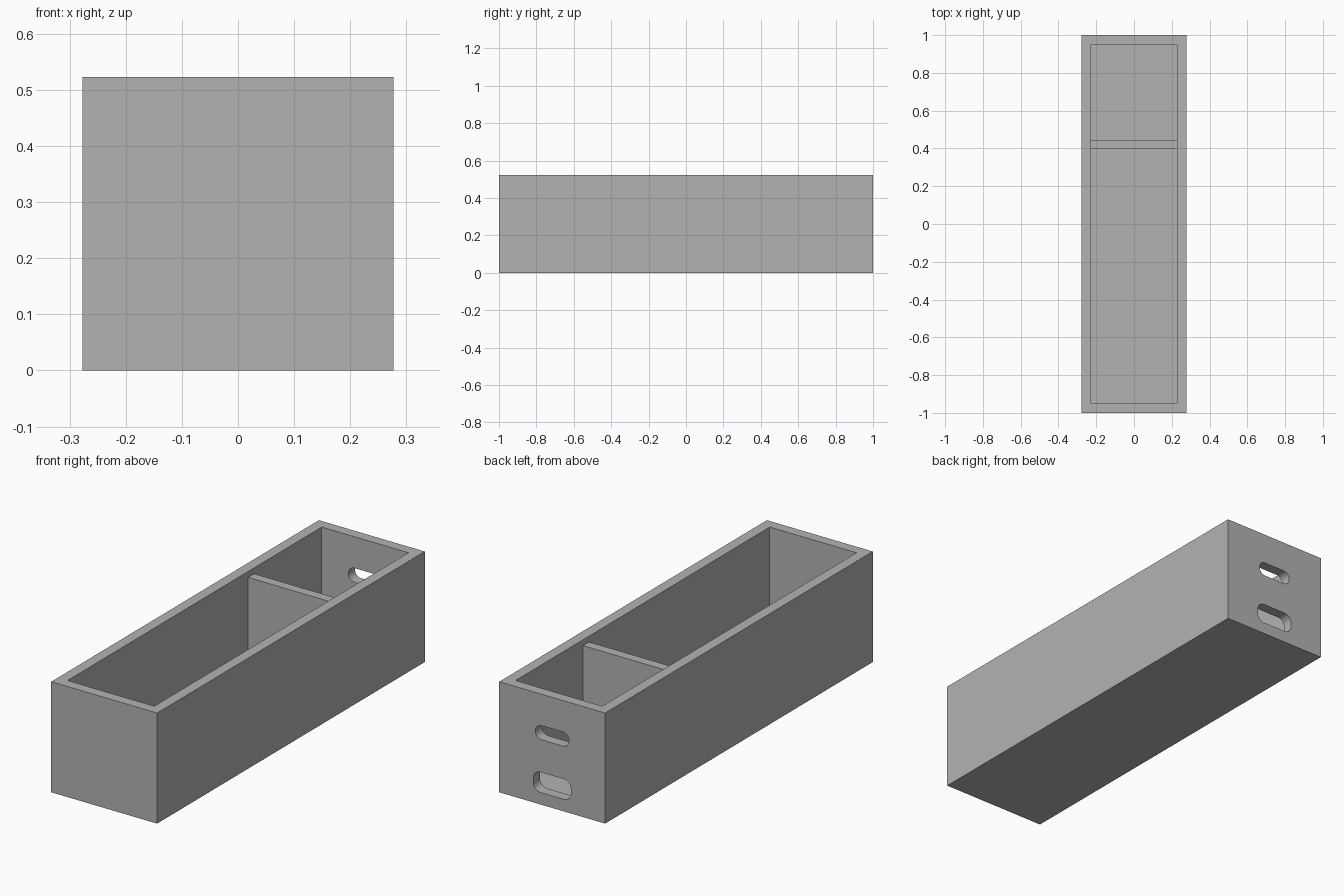
import bpy
import bmesh
from math import sin, cos, pi

old = bpy.data.objects.get("Cube")
if old:
    bpy.data.objects.remove(old, do_unlink=True)

HALF_W, HALF_L, HEIGHT, WALL, FLOOR = 0.277, 1.0, 0.523, 0.05, 0.05

grey = bpy.data.materials.new("plain grey")
grey.use_nodes = True
color = (0.45, 0.45, 0.45, 1)
grey.diffuse_color = color
grey.node_tree.nodes["Principled BSDF"].inputs["Base Color"].default_value = color


def add_object(name, bm):
    bmesh.ops.recalc_face_normals(bm, faces=bm.faces)
    mesh = bpy.data.meshes.new(name)
    bm.to_mesh(mesh)
    bm.free()
    mesh.materials.append(grey)
    obj = bpy.data.objects.new(name, mesh)
    bpy.context.collection.objects.link(obj)
    return obj


def block(name, x, y0, y1, z0, z1):
    bm = bmesh.new()
    bmesh.ops.create_cube(bm, size=1)
    for v in bm.verts:
        v.co = (2 * x * v.co.x, y1 if v.co.y > 0 else y0, z1 if v.co.z > 0 else z0)
    return add_object(name, bm)


def slot_cutter(name, width, height, radius, z, steps=8):
    """Rounded slot pushed through the back wall."""
    bm = bmesh.new()
    ring = []
    for q, (sx, sz) in enumerate([(1, 1), (-1, 1), (-1, -1), (1, -1)]):
        for i in range(steps + 1):
            a = (q + i / steps) * pi / 2
            ring.append(bm.verts.new((sx * (width / 2 - radius) + radius * cos(a),
                                      HALF_L - WALL - 0.02,
                                      z + sz * (height / 2 - radius) + radius * sin(a))))
    face = bm.faces.new(ring)
    out = bmesh.ops.extrude_face_region(bm, geom=[face])
    moved = [g for g in out["geom"] if isinstance(g, bmesh.types.BMVert)]
    bmesh.ops.translate(bm, verts=moved, vec=(0, WALL + 0.04, 0))
    return add_object(name, bm)


# Open tray: solid block with the cavity and two back slots cut away
tray = block("tray", HALF_W, -HALF_L, HALF_L, 0, HEIGHT)
cutters = [
    block("cavity_cutter", HALF_W - WALL, WALL - HALF_L, HALF_L - WALL, FLOOR, HEIGHT + 0.1),
    slot_cutter("upper_slot_cutter", 0.176, 0.067, 0.033, 0.341),
    slot_cutter("lower_slot_cutter", 0.198, 0.096, 0.038, 0.105),
]
for cutter in cutters:
    mod = tray.modifiers.new(cutter.name, "BOOLEAN")
    mod.operation = "DIFFERENCE"
    mod.solver = "EXACT"
    mod.object = cutter

# Bake the cuts, then drop the cutters
bpy.context.view_layer.update()
evaluated = tray.evaluated_get(bpy.context.evaluated_depsgraph_get())
mesh = bpy.data.meshes.new_from_object(evaluated)
tray.modifiers.clear()
tray.data = mesh
for cutter in cutters:
    bpy.data.objects.remove(cutter, do_unlink=True)

# Cross divider, slightly lower than the rim
block("divider", HALF_W - WALL, 0.4, 0.445, FLOOR, 0.495)

# Smooth the slot ends, keep the box edges sharp
bpy.ops.object.select_all(action="DESELECT")
tray.select_set(True)
bpy.context.view_layer.objects.active = tray
bpy.ops.object.shade_smooth_by_angle()
